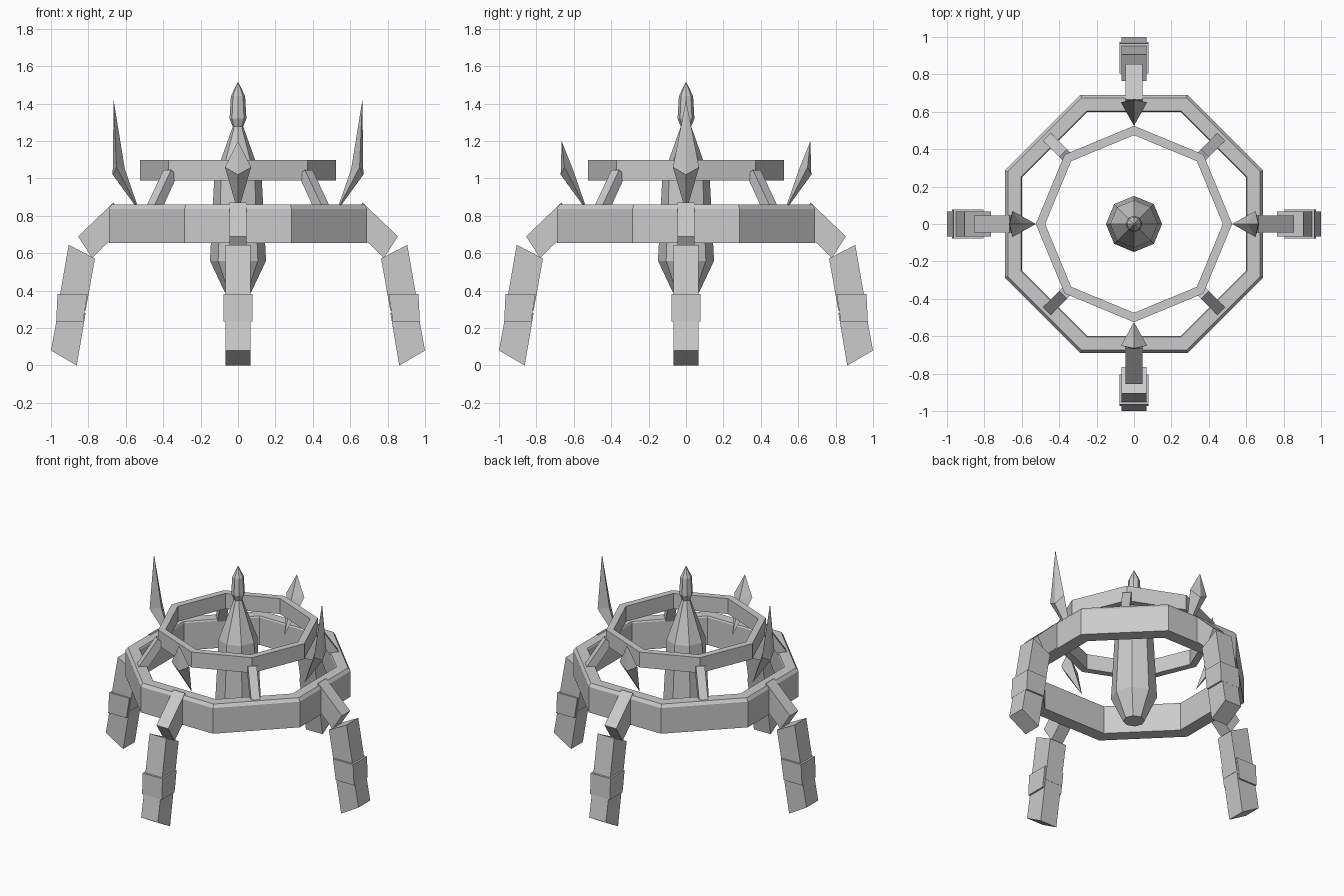
import bpy, bmesh
from math import pi, sin, cos
from mathutils import Matrix, Vector

cube = bpy.data.objects.get("Cube")
if cube:
    bpy.data.objects.remove(cube)

grey = bpy.data.materials.new("plain_grey")
grey.use_nodes = True
COLOUR = (0.6, 0.6, 0.6, 1)
grey.diffuse_color = COLOUR
for node in grey.node_tree.nodes:
    if node.type == 'BSDF_PRINCIPLED':
        node.inputs["Base Color"].default_value = COLOUR


def make(name, bm, angle=0):
    """Turn a bmesh into a grey flat-shaded object, spun about z."""
    bmesh.ops.recalc_face_normals(bm, faces=bm.faces)
    bm.transform(Matrix.Rotation(angle, 4, 'Z'))
    mesh = bpy.data.meshes.new(name)
    bm.to_mesh(mesh)
    bm.free()
    mesh.materials.append(grey)
    obj = bpy.data.objects.new(name, mesh)
    bpy.context.collection.objects.link(obj)
    return obj


def lathe(name, profile, start=0, closed=False, sides=8):
    """Eight-sided turned shape from (radius, z) points."""
    bm = bmesh.new()
    rows = []
    for r, z in profile:
        rows.append([bm.verts.new((r * cos(start + 2 * pi * i / sides),
                                   r * sin(start + 2 * pi * i / sides), z))
                     for i in range(sides)])
    pairs = list(zip(rows, rows[1:]))
    if closed:
        pairs.append((rows[-1], rows[0]))
    else:
        bm.faces.new(rows[0])
        bm.faces.new(rows[-1])
    for a, b in pairs:
        for i in range(sides):
            j = (i + 1) % sides
            bm.faces.new((a[i], a[j], b[j], b[i]))
    return make(name, bm)


def slab(name, outline, half, angle):
    """Plate with an (r, z) outline, thickened sideways."""
    bm = bmesh.new()
    a, b = ([bm.verts.new((r, s * half, z)) for r, z in outline] for s in (-1, 1))
    bm.faces.new(a)
    bm.faces.new(b)
    n = len(outline)
    for i in range(n):
        j = (i + 1) % n
        bm.faces.new((a[i], a[j], b[j], b[i]))
    return make(name, bm, angle)


def spike(name, tip, angle):
    """Four-sided leaning crystal spike."""
    bm = bmesh.new()
    top = bm.verts.new((0.665, 0, tip))
    low = bm.verts.new((0.525, 0, 0.82))
    belt = [bm.verts.new(p) for p in ((0.67, 0, 1.02), (0.65, 0.07, 1.06),
                                      (0.605, 0, 1.05), (0.65, -0.07, 1.06))]
    for i in range(4):
        for end in (top, low):
            bm.faces.new((belt[i], belt[(i + 1) % 4], end))
    return make(name, bm, angle)


# Lower ring with flat sides to the axes and a small top chamfer
k = 1 / cos(pi / 8)
lathe("lower_ring", [(0.60 * k, 0.655), (0.69 * k, 0.655), (0.69 * k, 0.838),
                     (0.675 * k, 0.86), (0.605 * k, 0.86), (0.60 * k, 0.85)],
      pi / 8, True)

# Upper ring with corners on the axes
lathe("upper_ring", [(0.475, 0.99), (0.525, 0.99), (0.525, 1.10), (0.475, 1.10)],
      0, True)

# Central core and its finial
lathe("core", [(0.07, 0.39), (0.15, 0.56), (0.127, 1.0), (0.025, 1.285)])
lathe("finial", [(0.025, 1.27), (0.045, 1.32), (0.038, 1.44), (0.002, 1.515)])

# Legs and spikes on the four axes, struts on the diagonals
for i, side in enumerate(("left", "back", "right", "front")):
    a = i * pi / 2
    slab(side + "_shoulder", [(0.665, 0.872), (0.855, 0.69), (0.78, 0.575),
                              (0.61, 0.74)], 0.046, a)
    slab(side + "_upper_leg", [(0.905, 0.645), (0.765, 0.572), (0.815, 0.29),
                               (0.955, 0.36)], 0.066, a)
    slab(side + "_knee", [(0.965, 0.382), (0.805, 0.382), (0.828, 0.235),
                          (0.972, 0.235)], 0.078, a)
    slab(side + "_lower_leg", [(0.963, 0.28), (0.815, 0.28), (0.862, 0.0),
                               (1.0, 0.08)], 0.066, a)
    spike(side + "_spike", 1.42 if i % 2 == 0 else 1.20, a)
    slab(side + "_strut", [(0.665, 0.85), (0.535, 1.045), (0.485, 1.02),
                           (0.615, 0.82)], 0.029, a + pi / 4)
